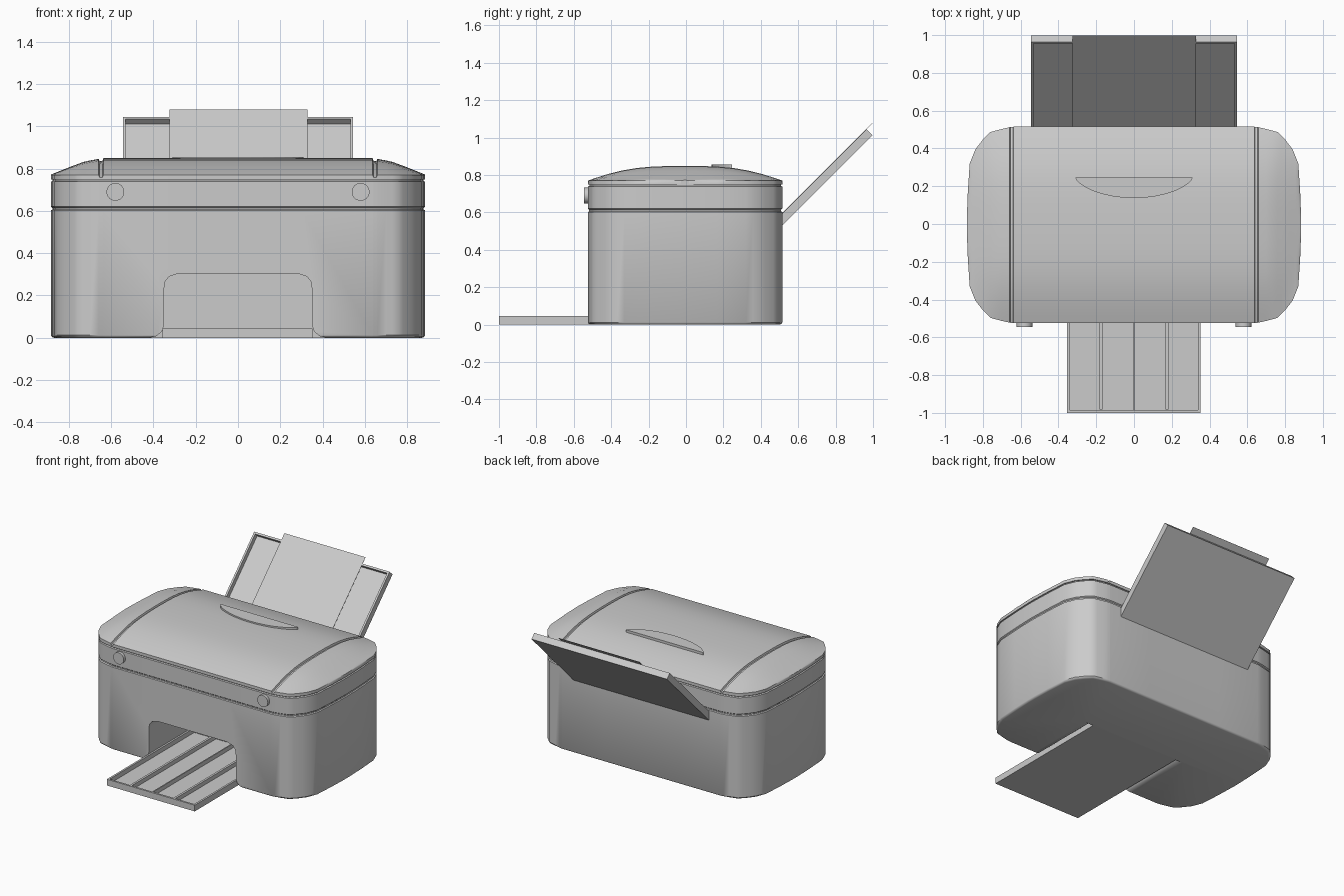
import bpy, bmesh, math
from mathutils import Matrix, Vector

if "Cube" in bpy.data.objects:
    bpy.data.objects.remove(bpy.data.objects["Cube"])

grey = bpy.data.materials.new("plain_grey")
grey.diffuse_color = (0.6, 0.6, 0.6, 1)
grey.use_nodes = True
grey.node_tree.nodes["Principled BSDF"].inputs["Base Color"].default_value = grey.diffuse_color

CY = -0.005            # body centre in y
HX, HY = 0.885, 0.52   # body half sizes


def finish(name, bm, smooth=None):
    bmesh.ops.recalc_face_normals(bm, faces=bm.faces)
    mesh = bpy.data.meshes.new(name)
    bm.to_mesh(mesh)
    bm.free()
    mesh.materials.append(grey)
    ob = bpy.data.objects.new(name, mesh)
    bpy.context.collection.objects.link(ob)
    if smooth:
        shade(ob, smooth)
    return ob


def shade(ob, angle):
    bpy.ops.object.select_all(action='DESELECT')
    ob.select_set(True)
    bpy.context.view_layer.objects.active = ob
    bpy.ops.object.shade_smooth_by_angle(angle=math.radians(angle))


def add_box(bm, lo, hi):
    lo, hi = Vector(lo), Vector(hi)
    m = Matrix.Translation((lo + hi) / 2) @ Matrix.Diagonal((*(hi - lo), 1))
    return bmesh.ops.create_cube(bm, size=1, matrix=m)['verts']


def add_prism(bm, pts, offset):
    """Extrude a closed loop of 3D points."""
    face = bm.faces.new([bm.verts.new(p) for p in pts])
    new = bmesh.ops.extrude_face_region(bm, geom=[face])['geom']
    bmesh.ops.translate(bm, vec=offset,
                        verts=[g for g in new if isinstance(g, bmesh.types.BMVert)])


def add_shallow_tray(bm, lo, hi, rim, floor):
    """Box whose top is recessed inside a rim."""
    verts = add_box(bm, lo, hi)
    top = max({f for v in verts for f in v.link_faces},
              key=lambda f: f.calc_center_median().z)
    bmesh.ops.inset_region(bm, faces=[top], thickness=rim)
    new = bmesh.ops.extrude_discrete_faces(bm, faces=[top])['faces']
    bmesh.ops.translate(bm, verts=new[0].verts, vec=(0, 0, lo[2] + floor - hi[2]))


def lerp(table, x):
    for (a, p), (b, q) in zip(table, table[1:]):
        if x <= b:
            return p + (q - p) * (x - a) / (b - a)
    return table[-1][1]


# Plan outline: half depth at each x
plan = [(0, .52), (.637, .52), (.66, .517), (.70, .508), (.76, .492), (.80, .452),
        (.84, .40), (.87, .325), (.88, .17), (HX, .03)]
half = [0, .3, .637, .641, .655, .659, .70, .73, .76, .78, .80, .82, .84, .855, .87, .88, HX]
cols = [-x for x in reversed(half[1:])] + half
loop = [(x, -lerp(plan, abs(x))) for x in cols]
loop += [(x, -y) for x, y in reversed(loop)]

# Main body: outline lofted upward, with a seam groove and a neck under the lid
bm = bmesh.new()
rings = []
for z, inset in [(0, .014), (.004, .005), (.012, 0), (.602, 0), (.606, .007), (.614, .007),
                 (.620, 0), (.738, 0), (.742, .008), (.756, .008)]:
    rings.append([bm.verts.new((x * (1 - inset / HX), CY + y * (1 - inset / HY), z))
                  for x, y in loop])
n = len(loop)
for a, b in zip(rings, rings[1:]):
    for i in range(n):
        j = (i + 1) % n
        bm.faces.new((a[i], a[j], b[j], b[i]))
bm.faces.new(rings[0])
bm.faces.new(rings[-1])
body = finish("main_body", bm)

# Output opening cut through the front and the bottom
right = [(.42, -.05), (.42, 0), (.385, .008), (.36, .03), (.35, .06),
         (.35, .23), (.345, .265), (.325, .29), (.28, .305)]
opening = right + [(-x, z) for x, z in reversed(right)]
bm = bmesh.new()
add_prism(bm, [(x, -.8, z) for x, z in opening], (0, .8, 0))
cutter = finish("opening_cutter", bm)
cutter.hide_render = True
mod = body.modifiers.new("opening", 'BOOLEAN')
mod.operation = 'DIFFERENCE'
mod.solver = 'EXACT'
mod.object = cutter
bpy.context.view_layer.objects.active = body
bpy.ops.object.modifier_apply(modifier=mod.name)
bpy.data.objects.remove(cutter)
shade(body, 35)

# Domed lid with two grooves running front to back
crown = [(0, .849), (.637, .849), (.68, .843), (.73, .832), (.80, .806), (HX, .772)]
dome = [(0, 1), (.2, .985), (.35, .94), (.5, .85), (.65, .68), (.8, .43), (.92, .18), (1, 0)]
steps = [-t for t, _ in reversed(dome[1:])] + [t for t, _ in dome]
bm = bmesh.new()
grid = []
for x in cols:
    drop = .012 if .64 < abs(x) < .656 else 0
    grid.append([bm.verts.new((x, CY + t * lerp(plan, abs(x)),
                               .77 + (lerp(crown, abs(x)) - .77) * lerp(dome, abs(t)) - drop))
                 for t in steps])
for a, b in zip(grid, grid[1:]):
    for j in range(len(steps) - 1):
        bm.faces.new((a[j], b[j], b[j + 1], a[j + 1]))
edges = [e for e in bm.edges if e.is_boundary]
skirt = bmesh.ops.extrude_edge_only(bm, edges=edges)['geom']
for v in skirt:
    if isinstance(v, bmesh.types.BMVert):
        v.co.z = .748
bmesh.ops.holes_fill(bm, edges=[e for e in bm.edges if e.is_boundary])
finish("lid", bm, 35)

# Crescent grip on the lid
bm = bmesh.new()
arc = [(.31 * math.cos(a), .245 - .108 * math.sin(a) ** 1.3)
       for a in [math.pi * i / 16 for i in range(1, 16)]]
add_prism(bm, [(.31, .245, .82)] + [(x, y, .82) for x, y in arc] + [(-.31, .245, .82)],
          (0, 0, .036))
finish("lid_grip", bm)

# Round buttons on the front
for side, x in (("left", -.58), ("right", .58)):
    bm = bmesh.new()
    bmesh.ops.create_cone(bm, cap_ends=True, segments=32, radius1=.042, radius2=.042, depth=.04,
                          matrix=Matrix.Translation((x, -.526, .69))
                          @ Matrix.Rotation(math.pi / 2, 4, 'X'))
    finish(side + "_button", bm, 35)

# Output tray with three ribs
bm = bmesh.new()
add_shallow_tray(bm, (-.356, -1, 0), (.352, 0, .045), .02, .012)
for x, w in ((-.175, .008), (0, .004), (.175, .008)):
    add_box(bm, (x - w, -.981, .011), (x + w, -.019, .042))
finish("output_tray", bm)

# Tilted paper support and the sheet resting on it
tilt = Matrix.Rotation(math.radians(45), 4, 'X')
bm = bmesh.new()
add_shallow_tray(bm, (-.545, .721, .0106), (.545, 1.421, .0566), .02, .013)
bm.transform(tilt)
finish("paper_support", bm)

bm = bmesh.new()
add_box(bm, (-.325, .75, .0566), (.328, 1.469, .0582))
bm.transform(tilt)
finish("paper_sheet", bm)
